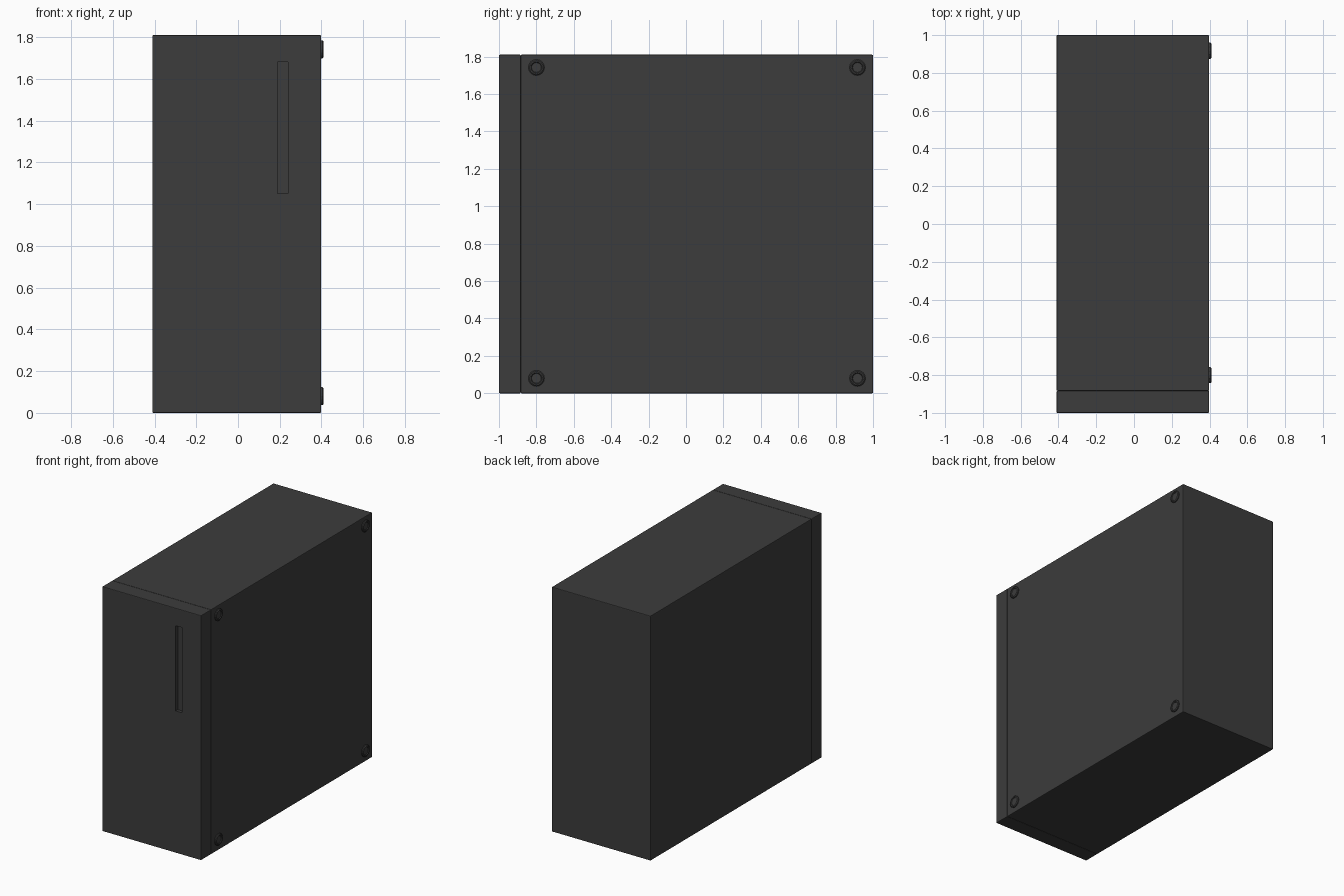
import bpy, bmesh, math

if "Cube" in bpy.data.objects:
    bpy.data.objects.remove(bpy.data.objects["Cube"])

dark = bpy.data.materials.new("dark_metal")
dark.diffuse_color = (0.045, 0.045, 0.045, 1)
dark.use_nodes = True
dark.node_tree.nodes["Principled BSDF"].inputs["Base Color"].default_value = dark.diffuse_color

X0, X1, H = -0.41, 0.398, 1.81      # case sides and height


def finish(name, bm, bevel=0.0):
    bmesh.ops.recalc_face_normals(bm, faces=bm.faces)
    mesh = bpy.data.meshes.new(name)
    bm.to_mesh(mesh)
    bm.free()
    ob = bpy.data.objects.new(name, mesh)
    bpy.context.collection.objects.link(ob)
    mesh.materials.append(dark)
    if bevel:
        mod = ob.modifiers.new("edge_bevel", 'BEVEL')
        mod.width = bevel
        mod.segments = 2
    return ob


def box(name, lo, hi, bevel=0.0):
    bm = bmesh.new()
    bmesh.ops.create_cube(bm, size=1)
    for v in bm.verts:
        v.co = [l + (c + 0.5) * (h - l) for c, l, h in zip(v.co, lo, hi)]
    return finish(name, bm, bevel)


# Case shell and front panel, meeting at a fine bevelled seam
box("case_body", (X0, -0.883, 0), (X1, 1, H), 0.005)
panel = box("front_panel", (X0, -1, 0), (X1, -0.883, H), 0.005)

# Vertical recessed slot in the front panel
cutter = box("slot_cutter", (0.19, -1.1, 1.05), (0.24, -0.975, 1.68))
cutter.hide_render = True
cutter.hide_set(True)
cut = panel.modifiers.new("slot", 'BOOLEAN')
cut.operation = 'DIFFERENCE'
cut.solver = 'EXACT'
cut.object = cutter


# Thumbscrew: chamfered head with a shallow dished centre, turned about x
def screw(name, y, z, sides=16):
    profile = [(-0.01, 0.043), (0.007, 0.043), (0.012, 0.037),
               (0.012, 0.030), (0.007, 0.026)]
    bm = bmesh.new()
    rings = []
    for dx, r in profile:
        rings.append([bm.verts.new((X1 + dx,
                                    y + r * math.cos(2 * math.pi * i / sides),
                                    z + r * math.sin(2 * math.pi * i / sides)))
                      for i in range(sides)])
    for a, b in zip(rings, rings[1:]):
        for i in range(sides):
            j = (i + 1) % sides
            bm.faces.new((a[i], a[j], b[j], b[i]))
    bm.faces.new(rings[0])
    bm.faces.new(rings[-1])
    return finish(name, bm)


# Four screws in the corners of the right side
for row, z in (("lower", 0.08), ("upper", 1.742)):
    for end, y in (("front", -0.8), ("back", 0.917)):
        screw(f"{row}_{end}_screw", y, z)
